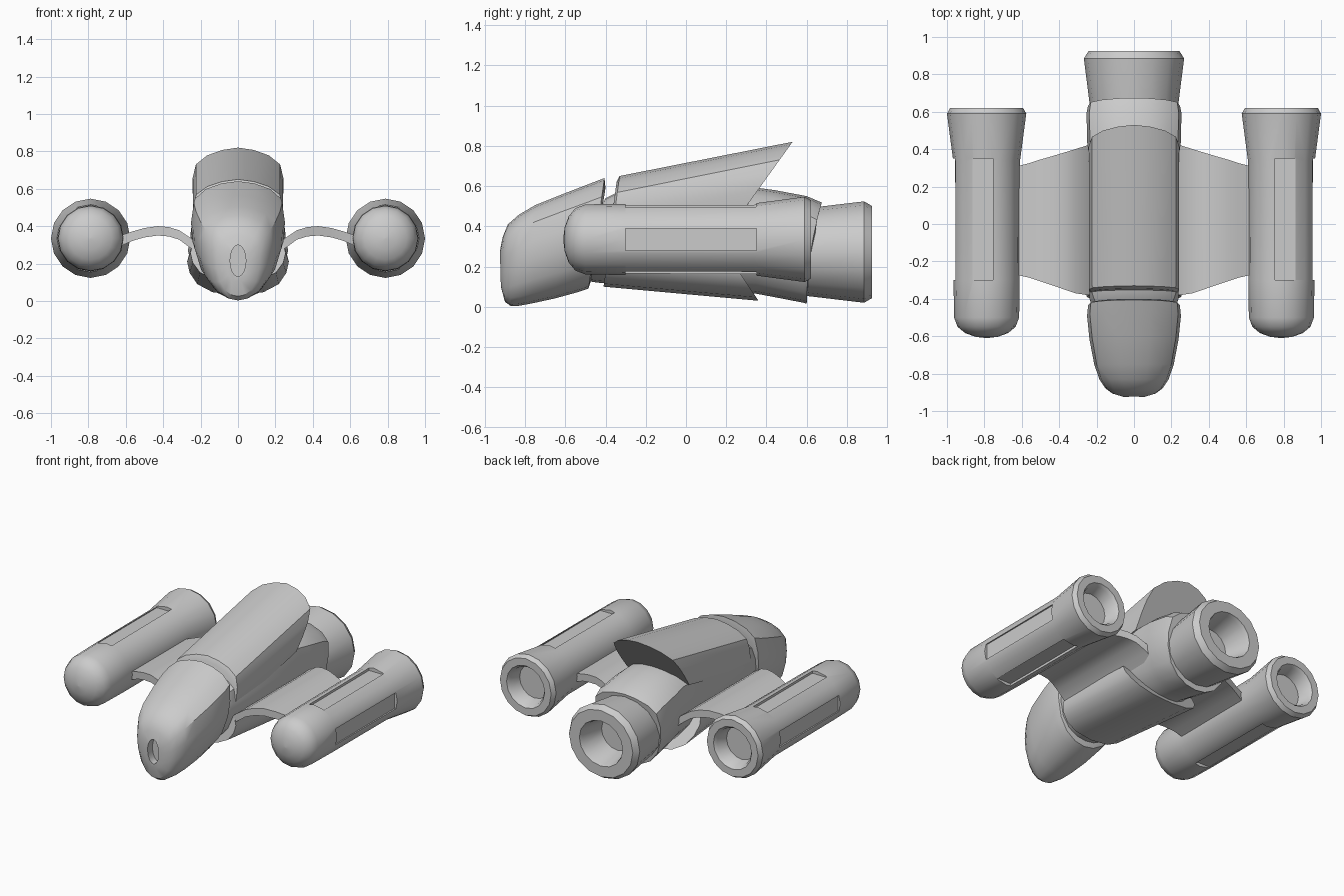
import bpy
from math import sin, cos, pi, radians

if "Cube" in bpy.data.objects:
    bpy.data.objects.remove(bpy.data.objects["Cube"])


def make(name, verts, faces, angle=32):
    me = bpy.data.meshes.new(name)
    me.from_pydata(verts, [], faces)
    ob = bpy.data.objects.new(name, me)
    bpy.context.collection.objects.link(ob)
    bpy.ops.object.select_all(action='DESELECT')
    ob.select_set(True)
    bpy.context.view_layer.objects.active = ob
    bpy.ops.object.mode_set(mode='EDIT')
    bpy.ops.mesh.select_all(action='SELECT')
    bpy.ops.mesh.normals_make_consistent(inside=False)
    bpy.ops.object.mode_set(mode='OBJECT')
    bpy.ops.object.shade_smooth_by_angle(angle=radians(angle))
    return ob


def skin(name, rings, angle=32):
    """Bridge equal-length closed rings and cap both ends."""
    n = len(rings[0])
    verts = [v for r in rings for v in r]
    faces = [list(range(n)), list(range(len(verts) - n, len(verts)))]
    for k in range(len(rings) - 1):
        for i in range(n):
            j = (i + 1) % n
            faces.append([k * n + i, k * n + j, (k + 1) * n + j, (k + 1) * n + i])
    return make(name, verts, faces, angle)


def loft(name, half, stations, power=1.0):
    """Half section (x, height 0..1); stations (y top, y bottom, z top, z bottom, half width)."""
    section = half + [(-x, u) for x, u in reversed(half) if x > 0]
    return skin(name, [[(x * w, yb + (yt - yb) * u ** power, zb + (zt - zb) * u)
                        for x, u in section] for yt, yb, zt, zb, w in stations])


def lathe(name, profile, cx, cz, sides, zscale=1.0):
    return skin(name, [[(cx + r * cos(2 * pi * i / sides), y, cz + zscale * r * sin(2 * pi * i / sides))
                        for i in range(sides)] for y, r in profile])


def cut(ob, cutter):
    cutter.hide_render = True
    mod = ob.modifiers.new("cut", 'BOOLEAN')
    mod.operation, mod.solver, mod.object = 'DIFFERENCE', 'EXACT', cutter
    bpy.ops.object.select_all(action='DESELECT')
    ob.select_set(True)
    bpy.context.view_layer.objects.active = ob
    bpy.ops.object.modifier_apply(modifier=mod.name)
    bpy.data.objects.remove(cutter)
    bpy.ops.object.shade_smooth_by_angle(angle=radians(32))


def box(name, x, y, z):
    return skin(name, [[(x[0], b, z[0]), (x[1], b, z[0]), (x[1], b, z[1]), (x[0], b, z[1])] for b in y])


def mirror(ob):
    ob.modifiers.new("mirror", 'MIRROR').use_mirror_merge = False


egg = [(0, 1), (.35, .98), (.7, .925), (.94, .83), (1, .64), (.97, .45),
       (.83, .24), (.6, .1), (.3, .022), (0, 0)]

# Nose with an oval port in its tip
nose = loft("nose", egg, [
    (-.40, -.475, .59, .12, .225), (-.405, -.485, .64, .09, .245), (-.47, -.53, .615, .075, .251),
    (-.6, -.65, .565, .042, .238), (-.75, -.76, .505, .018, .212), (-.83, -.83, .458, .005, .185),
    (-.885, -.87, .41, .003, .152), (-.91, -.9, .35, .025, .115), (-.925, -.92, .28, .1, .06)])
cut(nose, lathe("port_cutter", [(-1, .042), (-.87, .042)], 0, .215, 24, 2.0))

# Main hull between nose and engine
loft("hull", egg, [
    (-.40, -.5, .54, .13, .215), (-.34, -.44, .57, .12, .238), (.35, .35, .592, .065, .238),
    (.44, .43, .58, .05, .25), (.60, .585, .55, .02, .254), (.675, .6, .518, .015, .246)], 2)

# Raised hood sweeping up to the rear
arch = [(0, 1), (.35, .96), (.68, .87), (.93, .72), (1, .5), (1, .25), (.97, 0)]
loft("top_hood", arch, [
    (-.345, -.38, .62, .36, .225), (-.33, -.37, .65, .36, .24), (.53, .30, .82, .50, .242)])

# Belly shell angled downward to the rear
keel = [(.94, 1), (1, .75), (.95, .5), (.8, .25), (.5, .07), (0, 0)]
loft("belly_shell", keel, [
    (-.38, -.41, .31, .1, .255), (.2, .36, .27, .03, .272)])

# Main engine with hollow nozzle
lathe("main_engine", [(.5, .215), (.6, .232), (.885, .268), (.925, .243), (.925, .165),
                      (.9, .155), (.74, .125), (.74, .002)], 0, .272, 16, .94)

# Side pods with recessed strips on top, underside and outer side
px, pz = .788, .335
pod = lathe("side_pods", [(-.61, .003), (-.603, .06), (-.583, .115), (-.55, .155), (-.5, .174),
                          (-.3, .177), (.34, .179), (.59, .212), (.62, .195), (.62, .145),
                          (.6, .13), (.52, .115), (.52, .002)], px, pz, 16)
strip_y = (-.3, .35)
for s in (-1, 1):
    cut(pod, box("strip_cutter", (px - .035, px + .075), strip_y, sorted((pz + s * .155, pz + s * .3))))
cut(pod, box("strip_cutter", (px + .158, px + .3), strip_y, (pz - .055, pz + .055)))
mirror(pod)

# Arched wings carrying the pods: x, top z, thickness, front y, rear y
wing = skin("wings", [[(x, f, z - t), (x, r, z - t), (x, r, z), (x, f, z)] for x, z, t, f, r in [
    (.19, .28, .06, -.385, .425), (.25, .335, .055, -.38, .42), (.315, .378, .05, -.37, .4),
    (.37, .395, .05, -.351, .383), (.43, .4, .05, -.33, .365), (.5, .39, .05, -.307, .345),
    (.56, .373, .05, -.287, .325), (.66, .34, .06, -.265, .3)]])
mirror(wing)
